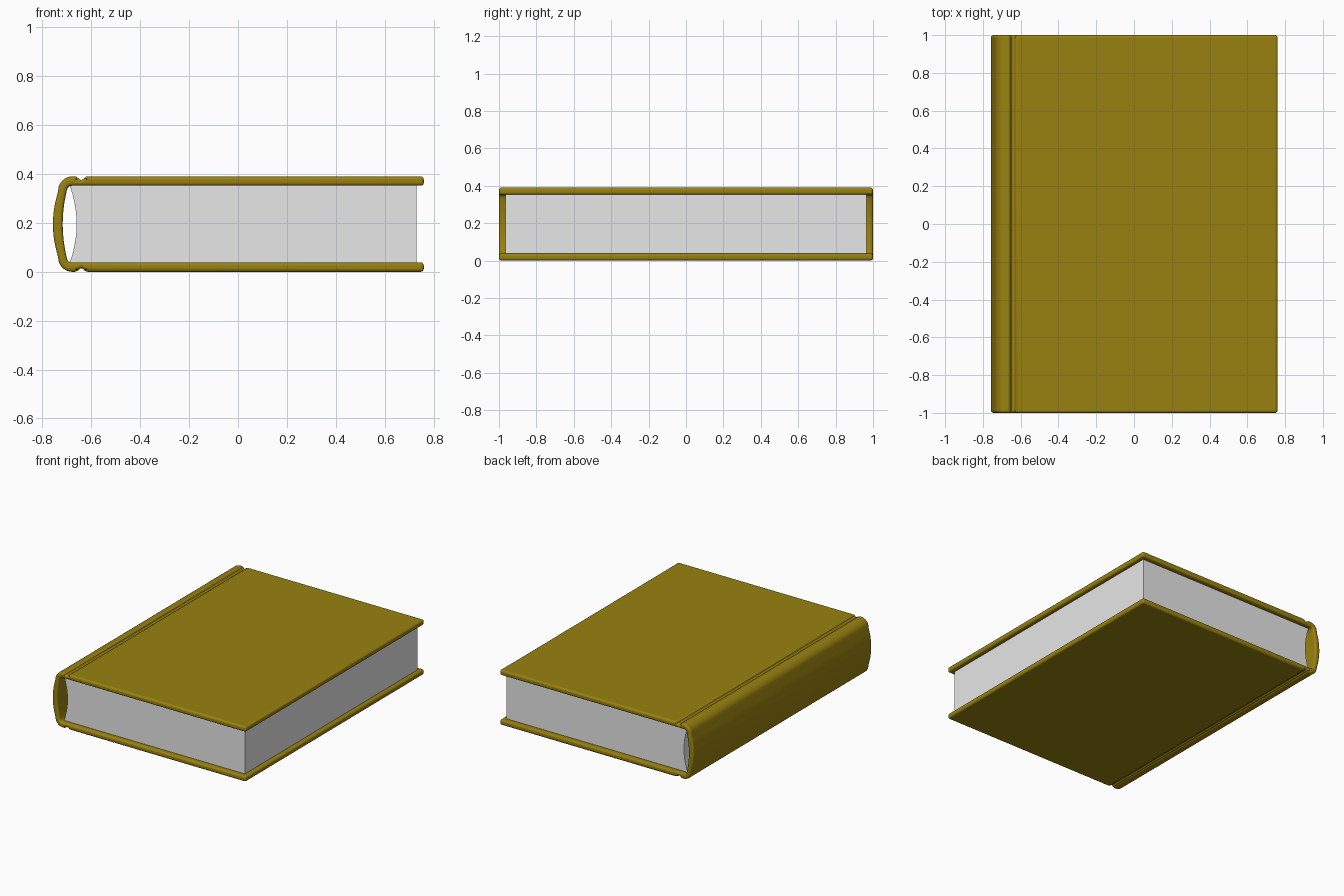
import bpy, bmesh, math

if "Cube" in bpy.data.objects:
    bpy.data.objects.remove(bpy.data.objects["Cube"])

H = 0.39          # total thickness
MID = H / 2


def material(name, rgb):
    m = bpy.data.materials.new(name)
    m.diffuse_color = (*rgb, 1)
    m.use_nodes = True
    m.node_tree.nodes["Principled BSDF"].inputs["Base Color"].default_value = m.diffuse_color
    return m


def extrude_profile(name, pts, half_y, mat, bevel=0.0):
    """Extrude an (x, z) outline along y, with optional rounded edges."""
    bm = bmesh.new()
    face = bm.faces.new([bm.verts.new((x, -half_y, z)) for x, z in pts])
    ext = bmesh.ops.extrude_face_region(bm, geom=[face])
    new = [v for v in ext["geom"] if isinstance(v, bmesh.types.BMVert)]
    bmesh.ops.translate(bm, verts=new, vec=(0, 2 * half_y, 0))
    bmesh.ops.recalc_face_normals(bm, faces=bm.faces)
    me = bpy.data.meshes.new(name)
    bm.to_mesh(me)
    bm.free()
    me.materials.append(mat)
    ob = bpy.data.objects.new(name, me)
    bpy.context.collection.objects.link(ob)
    if bevel:
        b = ob.modifiers.new("rounded_edges", 'BEVEL')
        b.width, b.segments = bevel, 4
        b.limit_method, b.angle_limit = 'ANGLE', math.radians(70)
        b.use_clamp_overlap = False
    bpy.context.view_layer.objects.active = ob
    ob.select_set(True)
    bpy.ops.object.shade_smooth_by_angle(angle=math.radians(35))
    ob.select_set(False)
    return ob


def bow(x_mid, x_end, half, n):
    """Upper half of a shallow bowed line, from the middle upwards."""
    return [(x_mid + (x_end - x_mid) * (i / n) ** 2, MID + half * i / n)
            for i in range(n + 1)]


def arc(cx, cz, rx, rz, a0, a1, n):
    return [(cx + rx * math.cos(math.radians(a0 + (a1 - a0) * i / n)),
             cz + rz * math.sin(math.radians(a0 + (a1 - a0) * i / n)))
            for i in range(n + 1)]


cover_mat = material("mustard_cover", (0.32, 0.222, 0.005))
page_mat = material("page_white", (0.8, 0.8, 0.8))

# Cover: upper half outline with rounded spine and hinge groove, then mirrored
outer = bow(-0.757, -0.738, 0.125, 6)
outer += arc(-0.678, 0.33, 0.058, 0.06, 162, 90, 7)
outer += arc(-0.641, H, 0.013, 0.014, 180, 360, 8)
outer += [(0.76, H), (0.76, 0.352)]
inner = arc(-0.68, 0.332, 0.02, 0.02, 90, 160, 4)
inner += list(reversed(bow(-0.717, -0.703, 0.125, 6)))
upper = outer + inner
lower = [(x, H - z) for x, z in reversed(upper[1:-1])]
outline = upper + lower
extrude_profile("cover", outline, 1.0, cover_mat, 0.013)

# Page block with a hollow back facing the spine
back = bow(-0.66, -0.688, 0.157, 8)
pages = [(x, H - z) for x, z in reversed(back[1:])] + back
pages += [(0.73, MID + 0.157), (0.73, MID - 0.157)]
extrude_profile("pages", pages, 0.965, page_mat)
